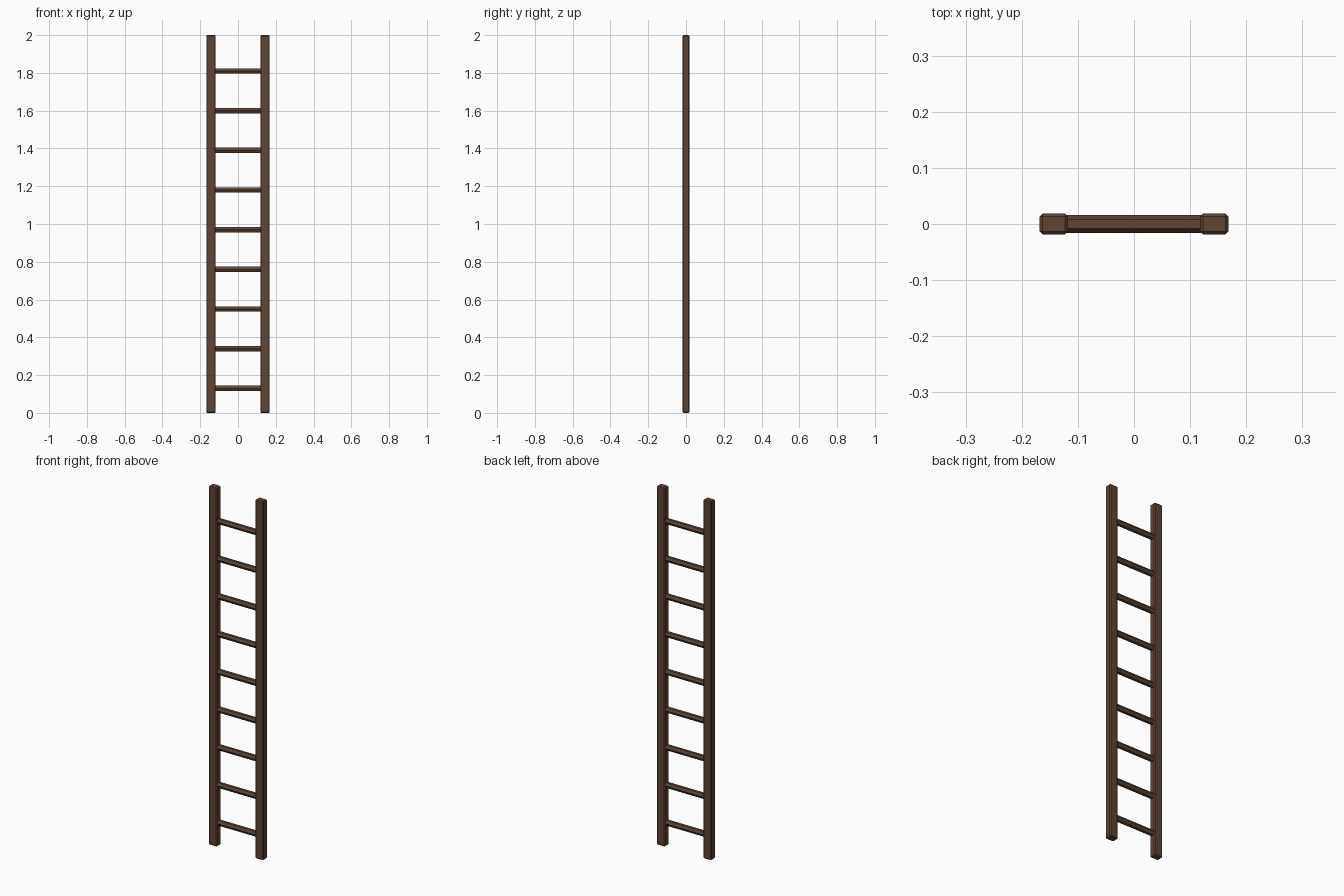
import bpy, math

if "Cube" in bpy.data.objects:
    bpy.data.objects.remove(bpy.data.objects["Cube"])

wood = bpy.data.materials.new("dark_brown_wood")
wood.diffuse_color = (0.115, 0.058, 0.033, 1)
wood.use_nodes = True
wood.node_tree.nodes["Principled BSDF"].inputs["Base Color"].default_value = wood.diffuse_color

HEIGHT, RAIL_W, RAIL_D, RAIL_X = 2.0, 0.05, 0.037, 0.143

# Side rails: long beams with chamfered edges
for name, side in (("left_rail", -1), ("right_rail", 1)):
    bpy.ops.mesh.primitive_cube_add(size=1, location=(side * RAIL_X, 0, HEIGHT / 2))
    rail = bpy.context.object
    rail.name = name
    rail.scale = (RAIL_W, RAIL_D, HEIGHT)
    bpy.ops.object.transform_apply(location=False, rotation=False, scale=True)
    bevel = rail.modifiers.new("chamfer", 'BEVEL')
    bevel.width = 0.005
    bevel.segments = 1
    rail.data.materials.append(wood)

# Rungs: six-sided bars, flat side up, ends set into the rails
for i in range(9):
    bpy.ops.mesh.primitive_cylinder_add(vertices=6, radius=0.016, depth=0.25,
                                        location=(0, 0, 0.13 + 0.21 * i),
                                        rotation=(0, math.pi / 2, 0))
    rung = bpy.context.object
    rung.name = f"rung_{i + 1}"
    rung.data.materials.append(wood)
